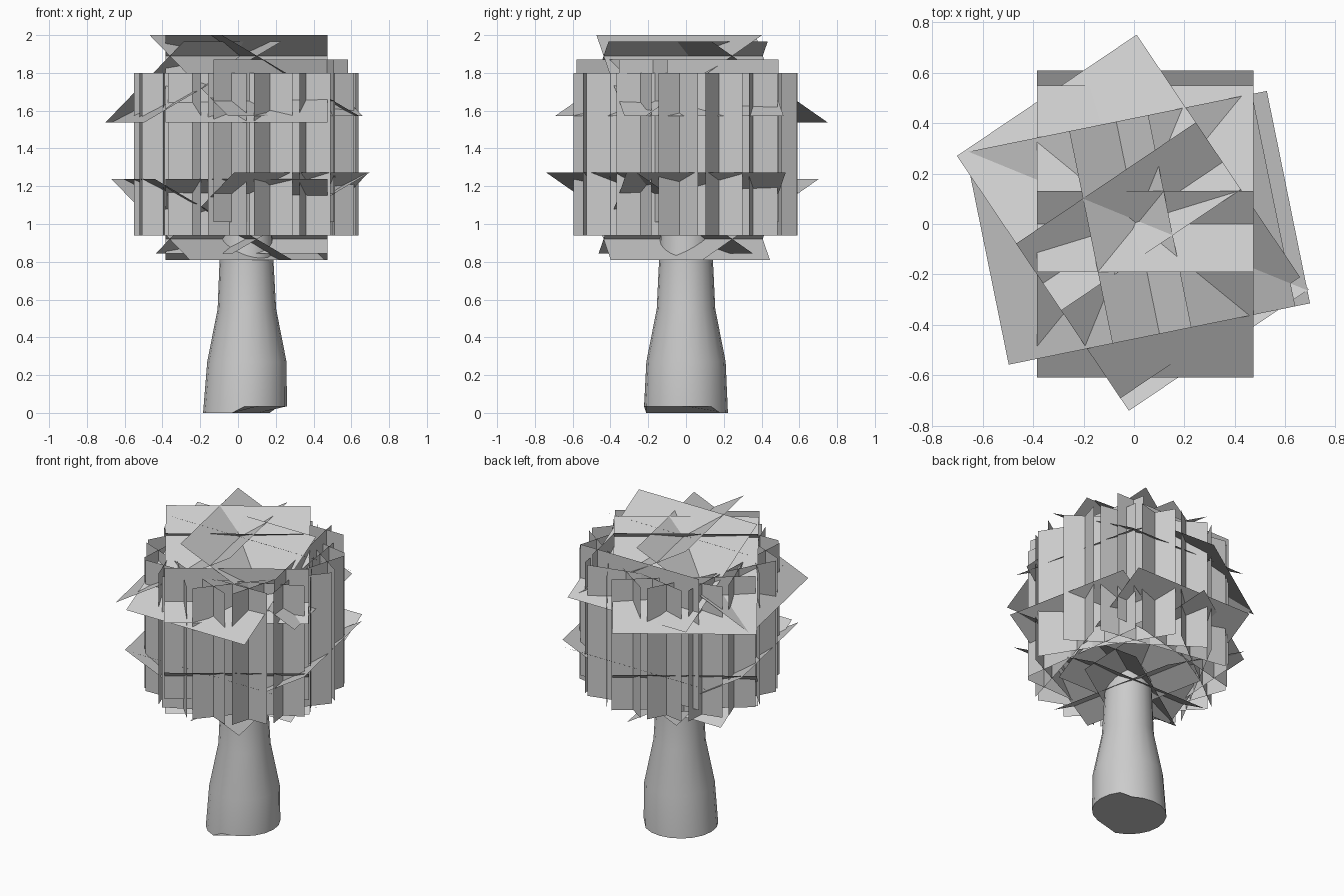
import bpy, bmesh, math
from mathutils import Vector

cube = bpy.data.objects.get("Cube")
if cube:
    bpy.data.objects.remove(cube, do_unlink=True)

grey = bpy.data.materials.new("plain_grey")
grey.use_nodes = True
grey.diffuse_color = (0.6, 0.6, 0.6, 1)
grey.node_tree.nodes["Principled BSDF"].inputs["Base Color"].default_value = (0.6, 0.6, 0.6, 1)

MID = 1.405      # mirror height of the crown
HALF = 0.43      # half of a leaf card's width


def finish(name, bm):
    mesh = bpy.data.meshes.new(name)
    bm.to_mesh(mesh)
    bm.free()
    mesh.materials.append(grey)
    ob = bpy.data.objects.new(name, mesh)
    bpy.context.collection.objects.link(ob)
    return ob


def add_card(bm, centre, angle, start, end):
    """Square leaf card between two (distance, height) points along a heading."""
    out = Vector((math.cos(angle), math.sin(angle), 0))
    side = Vector((-out.y, out.x, 0)) * HALF
    base = Vector((centre[0], centre[1], 0))
    a, b = [base + out * s + Vector((0, 0, z)) for s, z in (start, end)]
    bm.faces.new([bm.verts.new(p) for p in (a - side, b - side, b + side, a + side)])


# Leaf cards: heading of each crossed cluster and its centre
clusters = [(-90, (0.045, 0)), (124, (-0.005, 0.005)), (191.5, (0.015, -0.015))]
roof, skirt, wall = bmesh.new(), bmesh.new(), bmesh.new()

for deg, centre in clusters:
    a = math.radians(deg)
    # crossed pair sloping down from the top, and its flipped copy below
    for turn, start, end in ((0, (-0.13, 1.965), (0.61, 1.537)),
                             (math.pi, (-0.19, 2.0), (0.55, 1.573))):
        add_card(roof, centre, a + turn, start, end)
        flip = [(s, 2 * MID - z) for s, z in (start, end)]
        add_card(skirt, centre, a + turn + math.pi, *flip)
    # raised upright card on one side
    add_card(wall, centre, a + math.pi, (0.415, 1.01), (0.415, 1.87))

# ring of upright cards whose ends meet in a zigzag of teeth
RING = 15
for k in range(RING):
    a = math.radians(-40) + k * 2 * math.pi / RING
    add_card(wall, (0.045, 0), a, (0.414, 0.94), (0.414, 1.80))

finish("top_leaf_cards", roof)
finish("bottom_leaf_cards", skirt)
finish("upright_leaf_cards", wall)

# Trunk: stacked rings, with one side of the foot lifted
SIDES = 20
profile = [(0, 0.222, 0.037), (0.27, 0.21, 0.047), (0.55, 0.155, 0.047),
           (0.8, 0.143, 0.045), (1.4, 0.12, 0.045)]
bm = bmesh.new()
rings = []
for z, r, cx in profile:
    ring = []
    for i in range(SIDES):
        t = 2 * math.pi * i / SIDES
        lift = 0.035 if z == 0 and math.cos(t + math.radians(30)) > 0.4 else 0
        ring.append(bm.verts.new((cx + r * math.cos(t), r * math.sin(t), z + lift)))
    rings.append(ring)
for low, high in zip(rings, rings[1:]):
    for i in range(SIDES):
        j = (i + 1) % SIDES
        bm.faces.new((low[i], low[j], high[j], high[i]))
bm.faces.new(rings[0][::-1])
bm.faces.new(rings[-1])
trunk = finish("trunk", bm)
bpy.context.view_layer.objects.active = trunk
trunk.select_set(True)
bpy.ops.object.shade_smooth_by_angle(angle=math.radians(35))
